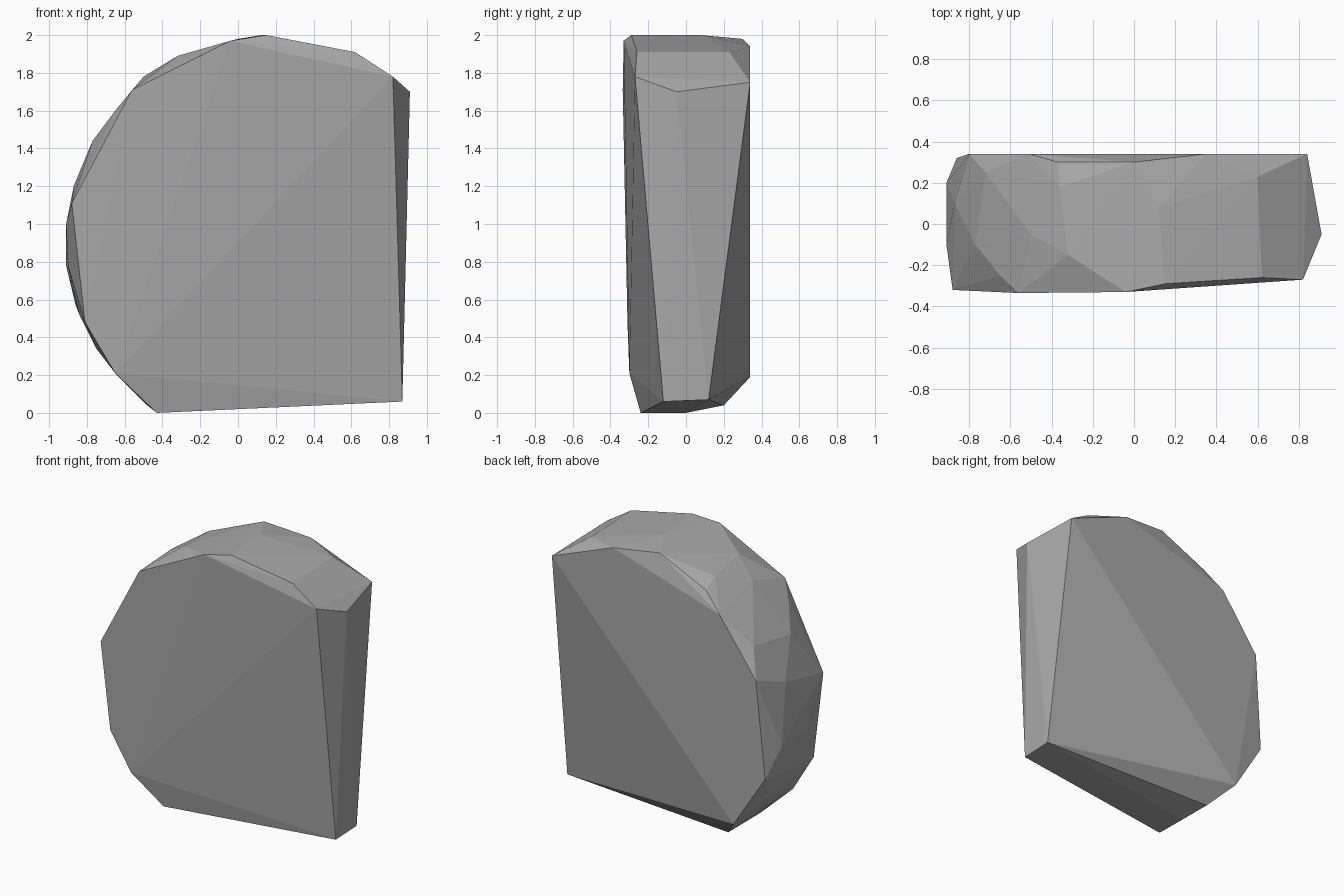
import bpy
import bmesh
from mathutils import Vector

# Remove the default cube
default_cube = bpy.data.objects.get("Cube")
if default_cube:
    bpy.data.objects.remove(default_cube, do_unlink=True)


def make_material(name, value):
    """Plain grey material, the same in the viewport and in a render."""
    material = bpy.data.materials.new(name)
    material.use_nodes = True
    colour = (value, value, value, 1.0)
    material.diffuse_color = colour
    shader = material.node_tree.nodes["Principled BSDF"]
    shader.inputs["Base Color"].default_value = colour
    return material


def convex_chunk(name, outlines, material):
    """Wrap a tight faceted skin around the given outlines."""
    mesh = bpy.data.meshes.new(name)
    bm = bmesh.new()
    for outline in outlines:
        for point in outline:
            bm.verts.new(Vector(point))
    hull = bmesh.ops.convex_hull(bm, input=bm.verts, use_existing_faces=False)
    leftovers = {item for key in ("geom_interior", "geom_unused")
                 for item in hull[key] if isinstance(item, bmesh.types.BMVert)}
    bmesh.ops.delete(bm, geom=list(leftovers), context="VERTS")
    bmesh.ops.recalc_face_normals(bm, faces=bm.faces)
    for face in bm.faces:
        face.smooth = False
    bm.to_mesh(mesh)
    bm.free()
    mesh.materials.append(material)
    chunk = bpy.data.objects.new(name, mesh)
    bpy.context.scene.collection.objects.link(chunk)
    return chunk


# Front face outline, leaning back towards the bottom
front = [(-.43, -.24, 0), (-.65, -.3, .21), (-.81, -.31, .48),
         (-.88, -.32, 1.11), (-.56, -.335, 1.71), (-.04, -.33, 1.97),
         (.82, -.27, 1.78), (.87, -.12, .06)]

# Back face outline, mostly in one upright plane
back_plane = .34
back = [(x, back_plane, z) for x, z in
        [(.84, 1.75), (.35, 1.94), (-.51, 1.68), (-.8, 1.28), (-.62, .19)]]
back += [(-.86, .32, .57), (.87, .12, .07), (0, .3, 1.98), (-.37, .3, 1.81)]

# Worn rounded rim between the two faces
rim = [(.91, -.05, 1.7), (.62, -.26, 1.91), (.6, .23, 1.91),
       (.15, -.29, 2), (.12, .08, 2), (-.32, -.15, 1.89),
       (-.36, .18, 1.86), (-.5, -.05, 1.78), (-.65, -.25, 1.6),
       (-.72, .25, 1.48), (-.77, -.1, 1.44), (-.87, .1, 1.2),
       (-.91, -.1, 1), (-.91, .2, .78), (-.9, -.1, .78),
       (-.84, .05, .52), (-.75, .1, .34)]

# Narrow underside
underside = [(-.43, 0, 0), (-.48, .2, .04)]

stone = make_material("stone grey", .4)
convex_chunk("rock_chunk", (front, back, rim, underside), stone)
